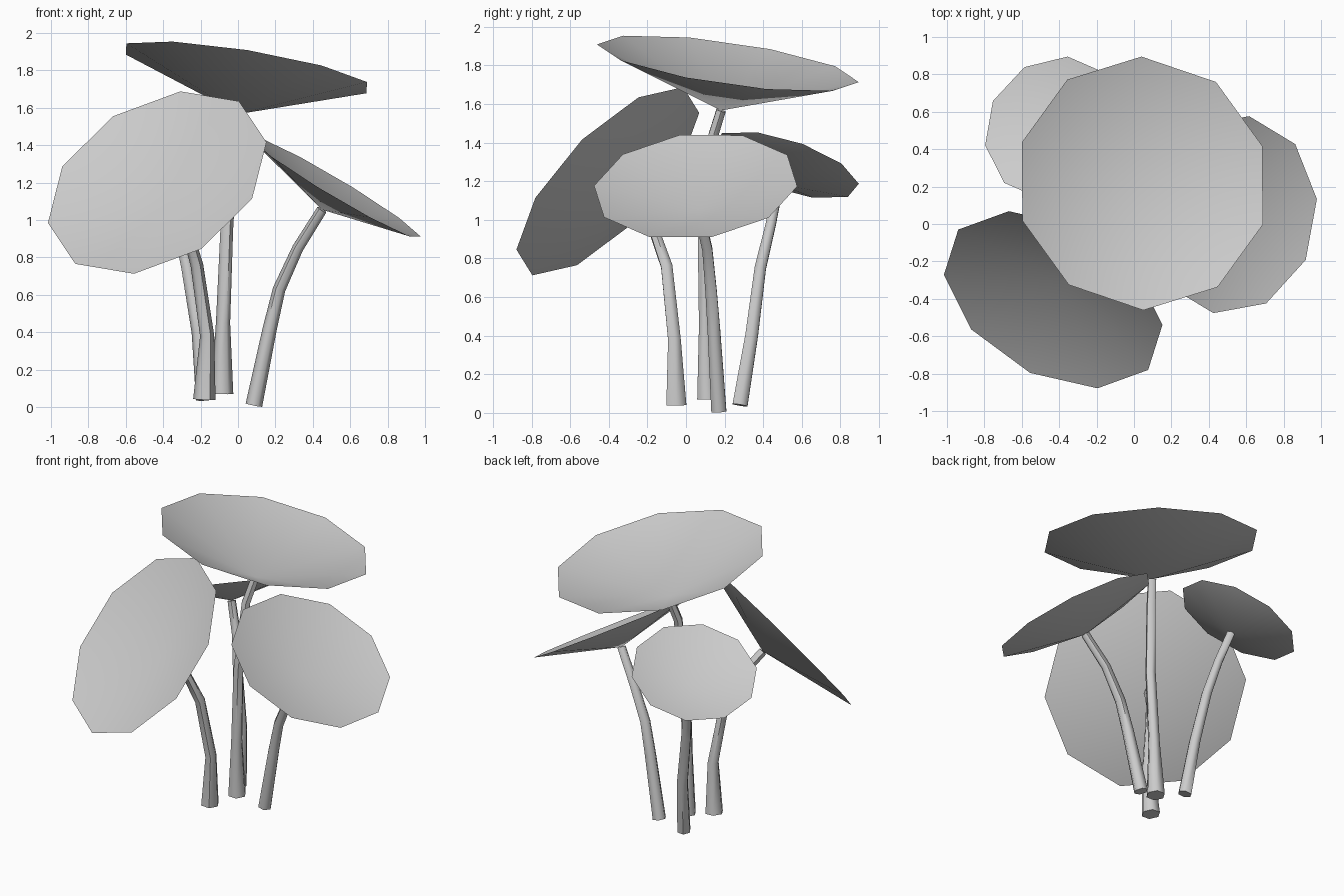
import bpy, bmesh, math
from mathutils import Vector

cube = bpy.data.objects.get("Cube")
if cube:
    bpy.data.objects.remove(cube, do_unlink=True)

grey = bpy.data.materials.new("pale_grey")
grey.use_nodes = True
grey.diffuse_color = (0.6, 0.6, 0.6, 1)
grey.node_tree.nodes["Principled BSDF"].inputs["Base Color"].default_value = (0.6, 0.6, 0.6, 1)


def finish(name, bm):
    mesh = bpy.data.meshes.new(name)
    bm.to_mesh(mesh)
    bm.free()
    mesh.materials.append(grey)
    obj = bpy.data.objects.new(name, mesh)
    bpy.context.collection.objects.link(obj)
    bpy.ops.object.select_all(action='DESELECT')
    obj.select_set(True)
    bpy.context.view_layer.objects.active = obj
    bpy.ops.object.shade_smooth_by_angle(angle=math.radians(60))


def ring(bm, centre, u, v, radius, sides):
    turn = 2 * math.pi / sides
    return [bm.verts.new(centre + radius * (u * math.cos(i * turn) + v * math.sin(i * turn)))
            for i in range(sides)]


# Shallow ten-sided dish: a rim around a sunken centre
def cap(name, centre, normal, corner, radius, depth):
    bm = bmesh.new()
    c, n = Vector(centre), Vector(normal).normalized()
    u = Vector(corner) - c
    u = (u - n * u.dot(n)).normalized()
    rim = ring(bm, c, u, n.cross(u), radius, 10)
    apex = bm.verts.new(c - n * depth)
    for i in range(10):
        bm.faces.new((rim[i], rim[(i + 1) % 10], apex))
    finish(name, bm)
    return c - n * depth


# Tapering tube along a path, wide at the foot
def stem(name, path, foot=0.06, sides=6):
    bm = bmesh.new()
    pts = [Vector(p) for p in path]
    radii = [foot, 0.038, 0.034, 0.03, 0.028]
    rings = []
    for i, p in enumerate(pts):
        d = (pts[min(i + 1, len(pts) - 1)] - pts[max(i - 1, 0)]).normalized()
        u = Vector((0, 1, 0)).cross(d).normalized()
        rings.append(ring(bm, p, u, d.cross(u), radii[i], sides))
    for a, b in zip(rings, rings[1:]):
        for i in range(sides):
            j = (i + 1) % sides
            bm.faces.new((a[i], a[j], b[j], b[i]))
    bm.faces.new(rings[0][::-1])
    bm.faces.new(rings[-1])
    finish(name, bm)


# Each plant: cap centre, facing, one rim corner, radius, depth, stem path
plants = {
    "top": ((0.045, 0.217, 1.811), (0.163, 0.145, 1), (0.04, 0.89, 1.715), 0.685, 0.25,
            [(-0.085, 0.11, 0.07), (-0.08, 0.1, 0.45), (-0.06, 0.09, 0.95), (-0.03, 0.13, 1.4)]),
    "front": ((-0.432, -0.405, 1.2), (-0.387, -0.668, 0.634), (-1, -0.27, 0.985), 0.637, 0.15,
              [(-0.18, -0.05, 0.04), (-0.165, -0.06, 0.38), (-0.22, -0.1, 0.76), (-0.27, -0.16, 0.93)]),
    "left": ((0.52, 0.05, 1.175), (0.51, -0.09, 0.855), (0.61, 0.555, 1.17), 0.535, 0.14,
             [(0.085, 0.17, 0.01), (0.17, 0.145, 0.42), (0.22, 0.13, 0.63), (0.32, 0.11, 0.85)]),
    "back": ((-0.422, 0.513, 1.284), (-0.333, 0.287, 0.898), (-0.76, 0.66, 1.11), 0.4, 0.11,
             [(-0.18, 0.28, 0.04), (-0.21, 0.34, 0.4), (-0.27, 0.385, 0.75), (-0.32, 0.44, 0.98)]),
}
for name, (centre, facing, corner, radius, depth, path) in plants.items():
    tip = cap(name + "_cap", centre, facing, corner, radius, depth)
    stem(name + "_stem", path + [tip], 0.045 if name in ("left", "back") else 0.06)
